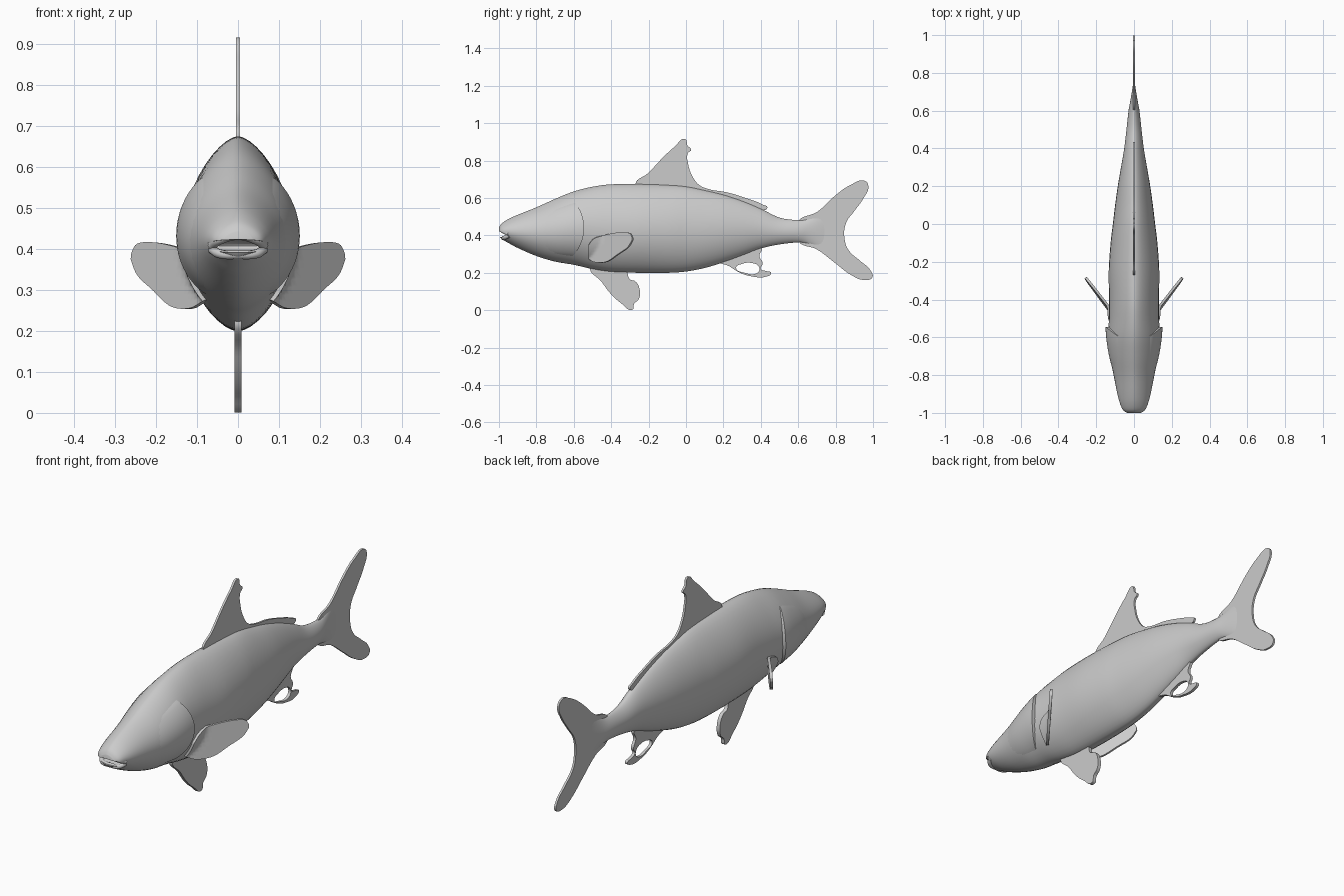
import bpy, bmesh, math
from mathutils import Matrix

if "Cube" in bpy.data.objects:
    bpy.data.objects.remove(bpy.data.objects["Cube"])

# body stations: y, top z, bottom z, half width
ST = [(-1, .442, .398, .035), (-.985, .464, .38, .058), (-.95, .487, .36, .074), (-.9, .51, .333, .088),
      (-.8, .55, .29, .108), (-.7, .595, .26, .128), (-.6, .635, .243, .136), (-.5, .66, .22, .133),
      (-.4, .673, .205, .132), (-.25, .675, .2, .134), (-.1, .67, .2, .124), (0, .662, .207, .112),
      (.1, .642, .226, .1), (.2, .618, .256, .086), (.3, .585, .292, .069), (.4, .543, .33, .052),
      (.5, .495, .352, .04), (.6, .482, .362, .029), (.66, .492, .352, .018), (.74, .52, .325, .005)]


def spline(pts, t):
    """Catmull-Rom through pts, t in 0..1"""
    n = len(pts) - 1
    f = min(max(t, 0), 1) * n
    i = min(int(f), n - 1)
    f -= i
    a, b, c, d = (pts[min(max(k, 0), n)] for k in (i - 1, i, i + 1, i + 2))
    return [.5 * (2 * q + (r - p) * f + (2 * p - 5 * q + 4 * r - s) * f * f + (3 * q - p - 3 * r + s) * f ** 3)
            for p, q, r, s in zip(a, b, c, d)]


def station(y):
    lo, hi = 0, 1
    for _ in range(30):
        m = (lo + hi) / 2
        lo, hi = (m, hi) if spline(ST, m)[0] < y else (lo, m)
    return spline(ST, lo)


def half(s):
    """relative half width at relative height s"""
    return max(math.sin(math.pi * min(max(s, 0), 1) ** .95), 0) ** .6


def hw(y, z):
    _, zt, zb, w = station(y)
    return w * half((z - zb) / (zt - zb))


def finish(ob, angle=40):
    bpy.ops.object.select_all(action='DESELECT')
    bpy.context.view_layer.objects.active = ob
    ob.select_set(True)
    bpy.ops.object.convert(target='MESH')
    bpy.ops.object.shade_smooth_by_angle(angle=math.radians(angle))
    return bpy.context.object


def grid(name, rows, closed=False):
    """surface through rows of points; closed rows are capped at both ends"""
    bm = bmesh.new()
    V = [[bm.verts.new(p) for p in r] for r in rows]
    n = len(rows[0])
    for a, b in zip(V, V[1:]):
        for j in range(n if closed else n - 1):
            k = (j + 1) % n
            bm.faces.new((a[j], a[k], b[k], b[j]))
    if closed:
        bm.faces.new(V[0])
        bm.faces.new(V[-1])
    bmesh.ops.recalc_face_normals(bm, faces=bm.faces)
    me = bpy.data.meshes.new(name)
    bm.to_mesh(me)
    bm.free()
    ob = bpy.data.objects.new(name, me)
    bpy.context.collection.objects.link(ob)
    return ob


# body with a mouth slot
N = 20
rows = []
for i in range(91):
    y, zt, zb, w = spline(ST, i / 90)
    half_ring = []
    for j in range(N + 1):
        s = (1 - math.cos(math.pi * j / N)) / 2
        half_ring.append((w * half(s) if 0 < j < N else 0, y, zb + (zt - zb) * s))
    rows.append(half_ring + [(-x, yy, z) for x, yy, z in half_ring[-2:0:-1]])
body = grid("body", rows, True)
bpy.ops.mesh.primitive_uv_sphere_add(segments=32, ring_count=16, location=(0, -1, .407))
cutter = bpy.context.object
cutter.name = "mouth_cutter"
cutter.scale = (.1, .06, .016)
cutter.hide_render = True
mod = body.modifiers.new("mouth", 'BOOLEAN')
mod.operation, mod.object, mod.solver = 'DIFFERENCE', cutter, 'EXACT'
body = finish(body)
bpy.data.objects.remove(cutter)


# lips
def lip(name, pts, r):
    cu = bpy.data.curves.new(name, 'CURVE')
    cu.dimensions, cu.bevel_depth, cu.bevel_resolution, cu.use_fill_caps = '3D', r, 3, True
    full = [(-x, y, z) for x, y, z in pts] + pts[-2::-1]
    sp = cu.splines.new('BEZIER')
    sp.bezier_points.add(len(full) - 1)
    for p, co in zip(sp.bezier_points, full):
        p.co = co
        p.handle_left_type = p.handle_right_type = 'AUTO'
    ob = bpy.data.objects.new(name, cu)
    bpy.context.collection.objects.link(ob)
    finish(ob)


lip("upper_lip", [(.064, -.948, .408), (.044, -.977, .423), (0, -.988, .434)], .012)
lip("lower_lip", [(.064, -.945, .399), (.044, -.97, .388), (0, -.977, .386)], .011)


# flat fins in the centre plane, from smooth outlines in (y, z)
def fin(name, outlines, thick):
    cu = bpy.data.curves.new(name, 'CURVE')
    cu.dimensions, cu.fill_mode, cu.extrude, cu.resolution_u = '2D', 'BOTH', thick / 2, 6
    for pts in outlines:
        sp = cu.splines.new('BEZIER')
        sp.bezier_points.add(len(pts) - 1)
        sp.use_cyclic_u = True
        for p, (y, z) in zip(sp.bezier_points, pts):
            p.co = (y, z, 0)
            p.handle_left_type = p.handle_right_type = 'AUTO'
    ob = bpy.data.objects.new(name, cu)
    ob.matrix_world = Matrix(((0, 0, 1, 0), (1, 0, 0, 0), (0, 1, 0, 0), (0, 0, 0, 1)))
    bpy.context.collection.objects.link(ob)
    finish(ob)


fin("dorsal_fin", [[(-.27, .668), (-.2, .735), (-.12, .82), (-.06, .875), (-.005, .915), (.008, .88), (.028, .858),
                    (.01, .84), (.012, .78), (.035, .715), (.07, .67), (.12, .648), (.22, .63), (.32, .6),
                    (.41, .565), (.435, .548), (.39, .535), (.2, .58), (0, .62), (-.22, .64)]], .01)
fin("tail_fin", [[(.6, .475), (.7, .525), (.8, .615), (.88, .67), (.955, .692), (.975, .665), (.95, .6), (.9, .53),
                  (.855, .465), (.848, .38), (.87, .32), (.93, .265), (.985, .215), (.996, .175), (.95, .162),
                  (.88, .19), (.8, .25), (.7, .325), (.6, .37)]], .01)
fin("anal_fin", [[(.17, .27), (.23, .236), (.29, .2), (.35, .181), (.43, .18), (.455, .199), (.43, .209),
                  (.4, .222), (.41, .25), (.392, .29), (.405, .335), (.33, .33), (.23, .3)],
                 [(.268, .226), (.3, .248), (.355, .252), (.385, .238), (.392, .212), (.368, .194), (.315, .2)]], .014)
fin("pelvic_fin", [[(-.51, .235), (-.45, .15), (-.4, .085), (-.35, .04), (-.287, .003), (-.277, .035), (-.252, .06),
                    (-.25, .12), (-.272, .155), (-.3, .165), (-.32, .21), (-.4, .24)]], .017)


# paired parts, mirrored across x
def paired(ob, thick):
    if thick:
        m = ob.modifiers.new("thickness", 'SOLIDIFY')
        m.thickness, m.offset = thick, 0
    ob.modifiers.new("mirror", 'MIRROR')
    finish(ob)


# gill covers: raised plates following the head, with a curved rear edge
rows = []
for i in range(19):
    u = min(i / 17, 1)
    row = []
    for j in range(25):
        v = j / 24
        s = .1 + .76 * v
        edge = -.545 - .065 * ((s - .5) / .4) ** 2
        y = -.84 + (edge + .84) * u
        _, zt, zb, w = station(y)
        off = -.004 + .02 * u ** 1.3 * max(math.sin(math.pi * v), 0) ** .5
        if i == 18:
            off = -.012
        row.append((w * half(s) + off, y, zb + (zt - zb) * s))
    rows.append(row)
paired(grid("gill_covers", rows), 0)

# pectoral fins: sheets flaring outward from the flanks
upper = [(-.52, .35), (-.49, .385), (-.42, .405), (-.35, .416), (-.3, .412), (-.285, .388)]
lower = [(-.52, .275), (-.48, .255), (-.42, .26), (-.36, .3), (-.31, .335), (-.285, .375)]
rows = []
for i in range(25):
    a, b = spline(upper, i / 24), spline(lower, i / 24)
    row = []
    for j in range(9):
        y, z = (p + (q - p) * j / 8 for p, q in zip(a, b))
        x = .17 + .79 * (y + .4) - .087 * (z - .33)
        row.append((max(x, hw(y, z) + .004), y, z))
    rows.append(row)
paired(grid("pectoral_fins", rows), .013)
